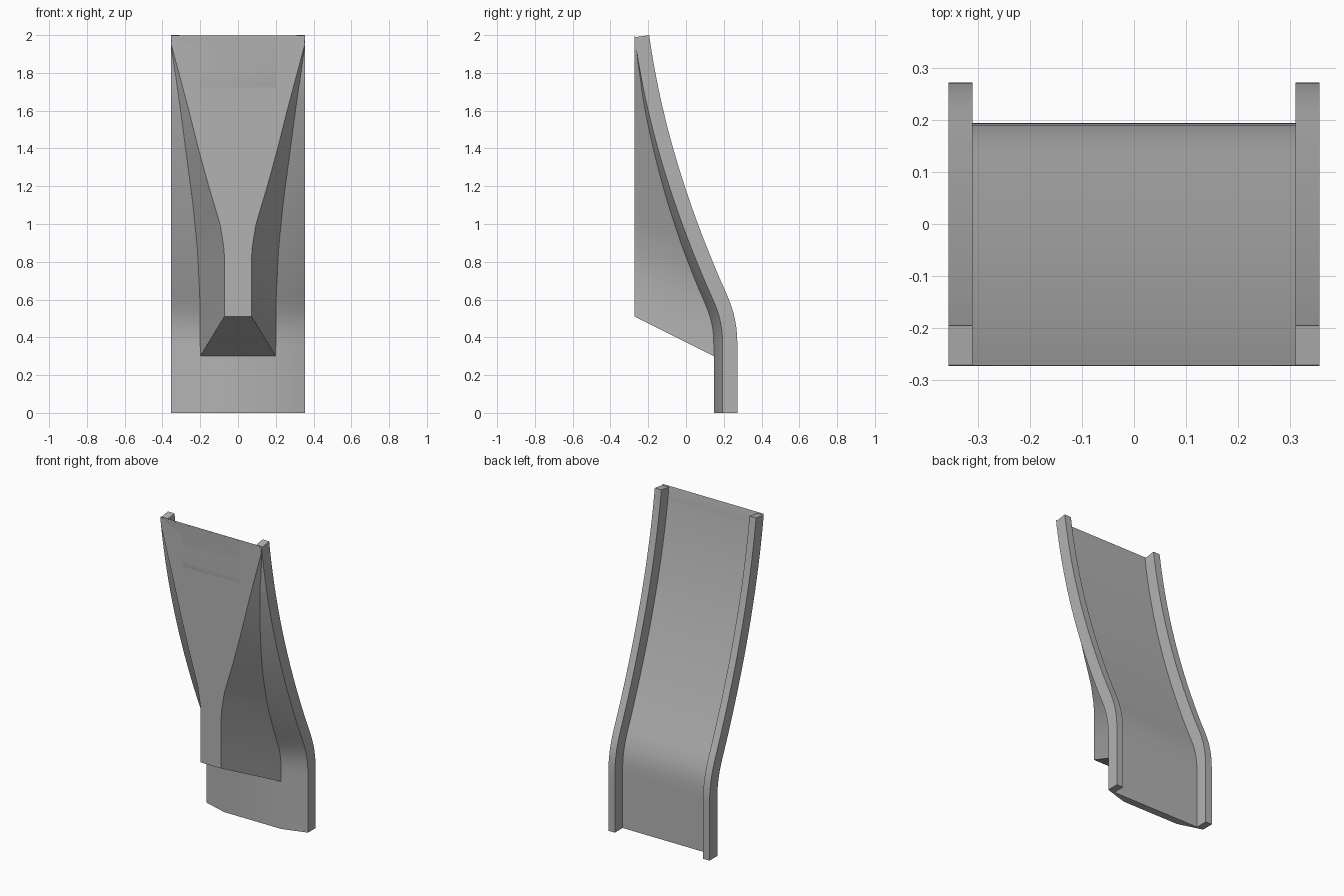
import bpy
import bmesh
from mathutils import Vector
from mathutils.geometry import interpolate_bezier

cube = bpy.data.objects.get("Cube")
if cube:
    bpy.data.objects.remove(cube, do_unlink=True)

grey = bpy.data.materials.new("plain grey")
grey.use_nodes = True
colour = (0.45, 0.45, 0.45, 1)
grey.diffuse_color = colour
grey.node_tree.nodes["Principled BSDF"].inputs["Base Color"].default_value = colour

HALF, RAIL_IN, FLAT = 0.356, 0.31, 0.2    # half widths of the panel
RAIL_DEPTH, THICK, FRONT = 0.078, 0.047, -0.272


def lerp_table(table, v):
    """Piecewise linear lookup."""
    for (a, fa), (b, fb) in zip(table, table[1:]):
        if v <= b:
            return fa + (fb - fa) * max(0, (v - a) / (b - a))
    return table[-1][1]


def loft(name, rows, caps):
    """Skin equal closed sections and close both ends."""
    bm = bmesh.new()
    grid = [[bm.verts.new(p) for p in row] for row in rows]
    count = len(rows[0])
    for low, high in zip(grid, grid[1:]):
        for i in range(count):
            j = (i + 1) % count
            bm.faces.new((low[i], low[j], high[j], high[i]))
    for row in (grid[0], grid[-1]):
        for cap in caps:
            bm.faces.new([row[i] for i in cap])
    bmesh.ops.remove_doubles(bm, verts=bm.verts, dist=0.0002)
    bmesh.ops.recalc_face_normals(bm, faces=bm.faces)
    mesh = bpy.data.meshes.new(name)
    bm.to_mesh(mesh)
    bm.free()
    mesh.materials.append(grey)
    obj = bpy.data.objects.new(name, mesh)
    bpy.context.collection.objects.link(obj)
    bpy.ops.object.select_all(action="DESELECT")
    obj.select_set(True)
    bpy.context.view_layer.objects.active = obj
    bpy.ops.object.shade_smooth_by_angle(angle=0.52)
    return obj


# Side path along the back of the rails
def yz(y, z):
    return Vector((0, y, z))


path = [yz(0.272, 0), yz(0.272, 0.3)]
path += interpolate_bezier(yz(0.272, 0.36), yz(0.272, 0.52),
                           yz(0.23, 0.595), yz(0.177, 0.715), 10)
path += interpolate_bezier(yz(0.177, 0.715), yz(0.0, 1.13),
                           yz(-0.132, 1.55), yz(-0.195, 2.0), 22)[1:]

# Forward normal at each station
normals = []
for i in range(len(path)):
    t = (path[min(i + 1, len(path) - 1)] - path[max(i - 1, 0)]).normalized()
    normals.append(Vector((0, -t.z, t.y)))


def front_point(i, x, sink=0):
    """Point on the chamfered front of the panel, held behind the front plane."""
    n = normals[i]
    floor = path[i] + n * RAIL_DEPTH
    depth = THICK * min(1, (HALF - x) / (HALF - FLAT)) - sink
    depth = min(depth, (floor.y - FRONT) / -n.y)
    return floor + n * depth


def at(x, p):
    return (x, p.y, p.z)


# Curved panel with a raised rail along each side of the back
rows = []
for i, p in enumerate(path):
    floor = p + normals[i] * RAIL_DEPTH
    front = front_point(i, FLAT)
    rows.append([at(-HALF, p), at(-RAIL_IN, p), at(-RAIL_IN, floor),
                 at(RAIL_IN, floor), at(RAIL_IN, p), at(HALF, p),
                 at(HALF, floor), at(FLAT, front), at(-FLAT, front),
                 at(-HALF, floor)])
loft("railed_panel", rows,
     [(0, 1, 2, 9), (2, 3, 7, 8), (3, 4, 5, 6), (2, 8, 9), (3, 6, 7)])

# Tapered front rib that flares to full width at the top
rib_front = [(0.51, 0.072), (0.86, 0.072), (1.0, 0.095), (1.2, 0.155),
             (1.4, 0.21), (1.6, 0.26), (1.77, 0.305), (1.96, HALF)]
rib_base = [(0.3, 0.2), (0.6, 0.203), (0.86, 0.216), (1.1, 0.24), (1.96, HALF)]
rows = []
for i in range(1, len(path)):
    zb = front_point(i, FLAT).z
    xb = lerp_table(rib_base, zb)
    base = front_point(i, xb, 0.002)
    zf = 0.51 + (zb - 0.3) * (1.985 - 0.51) / (1.975 - 0.3)
    xf = lerp_table(rib_front, zf)
    rows.append([(-xf, FRONT, zf), (xf, FRONT, zf), at(xb, base), at(-xb, base)])
loft("front_rib", rows, [(0, 1, 2, 3)])
